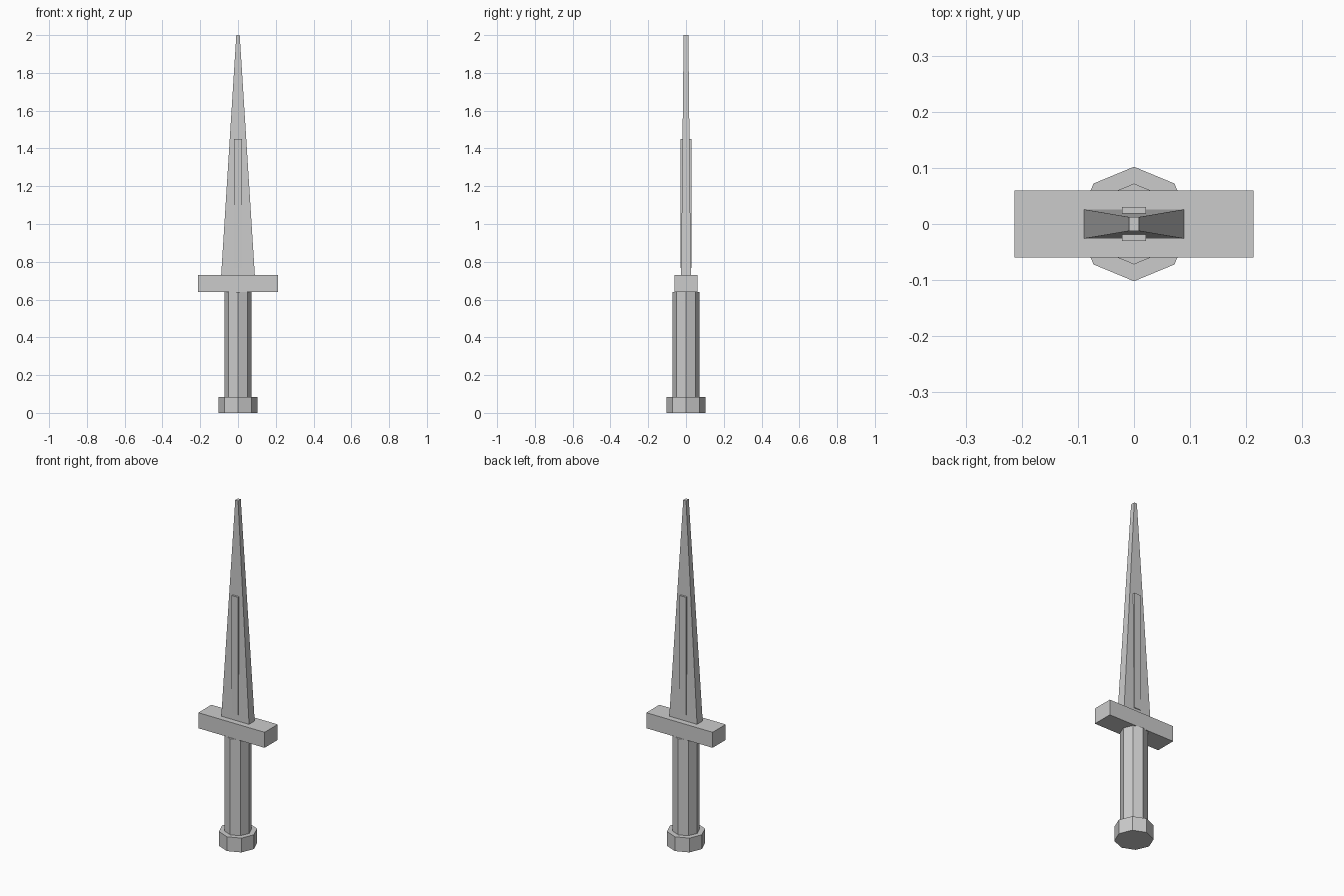
import bpy, bmesh
from mathutils import Matrix

if "Cube" in bpy.data.objects:
    bpy.data.objects.remove(bpy.data.objects["Cube"])


def finish(name, bm):
    mesh = bpy.data.meshes.new(name)
    bm.to_mesh(mesh)
    bm.free()
    obj = bpy.data.objects.new(name, mesh)
    bpy.context.collection.objects.link(obj)
    return obj


def prism(name, radius, z0, z1, sides=8):
    bm = bmesh.new()
    bmesh.ops.create_cone(bm, cap_ends=True, segments=sides, radius1=radius,
                          radius2=radius, depth=z1 - z0,
                          matrix=Matrix.Translation((0, 0, (z0 + z1) / 2)))
    return finish(name, bm)


def tapered_box(name, base, top, z0, z1, y=0.0):
    """Box with half sizes (x, y) at its base and top."""
    bm = bmesh.new()
    bmesh.ops.create_cube(bm, size=2)
    for v in bm.verts:
        hx, hy = top if v.co.z > 0 else base
        v.co = (v.co.x * hx, v.co.y * hy + y, z1 if v.co.z > 0 else z0)
    return finish(name, bm)


# Octagonal handle
prism("pommel", 0.102, 0.0, 0.083)
prism("grip", 0.072, 0.083, 0.64)

# Crossguard and tapering blade
tapered_box("crossguard", (0.213, 0.06), (0.213, 0.06), 0.64, 0.73)
tapered_box("blade", (0.089, 0.026), (0.009, 0.0125), 0.73, 2.0)

# Raised rib on each face of the blade
for side, label in ((-1, "front"), (1, "back")):
    tapered_box(f"blade_rib_{label}", (0.021, 0.0055), (0.021, 0.0055),
                0.768, 1.45, y=side * 0.0245)
